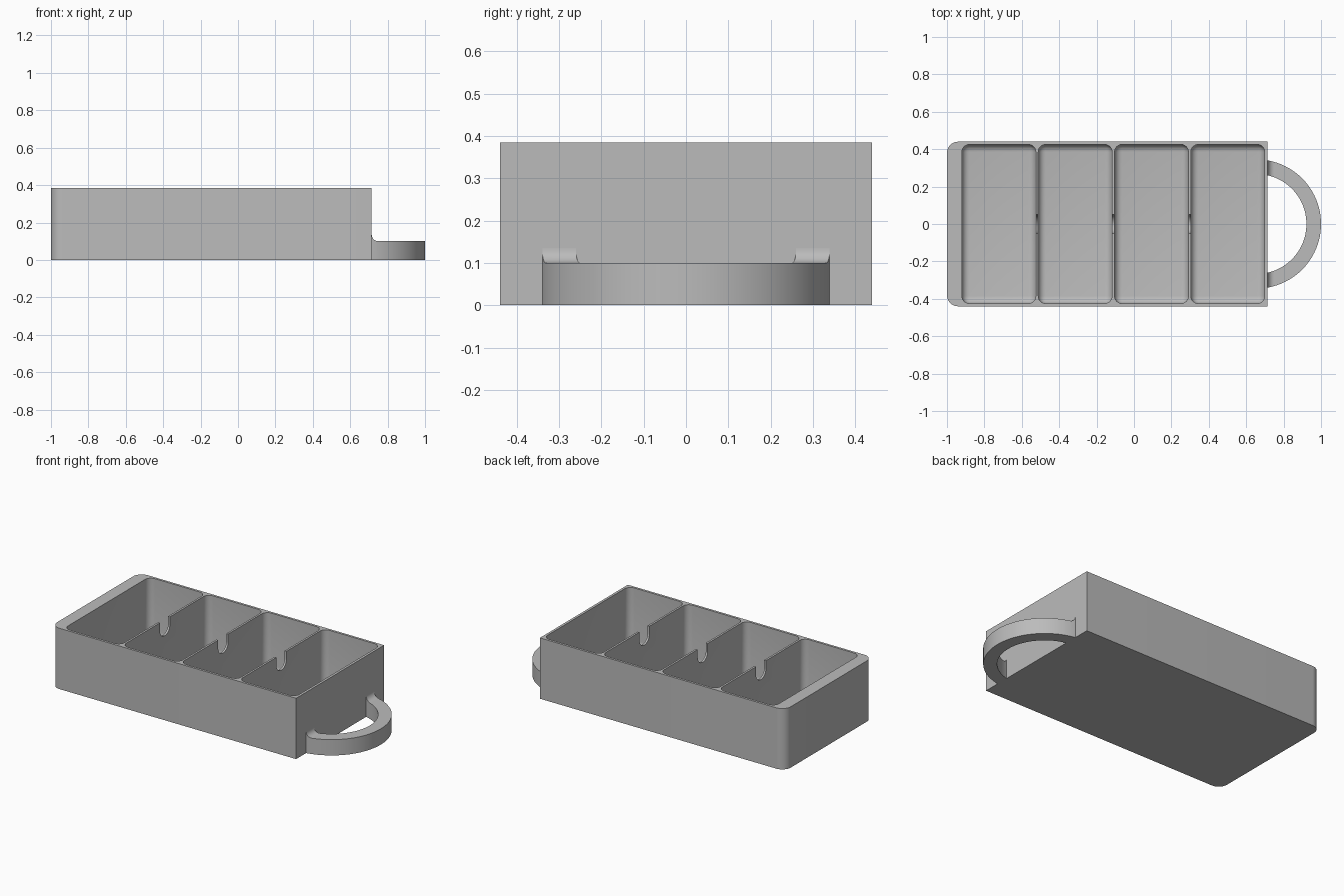
import bpy, bmesh, math

if "Cube" in bpy.data.objects:
    bpy.data.objects.remove(bpy.data.objects["Cube"])

LEFT, RIGHT, DEPTH, HEIGHT = -1.0, 0.715, 0.44, 0.385

grey = bpy.data.materials.new("light grey plastic")
grey.use_nodes = True
colour = (0.5, 0.5, 0.5, 1)
grey.diffuse_color = colour
grey.node_tree.nodes["Principled BSDF"].inputs["Base Color"].default_value = colour


def finish(bm, name):
    bmesh.ops.recalc_face_normals(bm, faces=bm.faces)
    mesh = bpy.data.meshes.new(name)
    bm.to_mesh(mesh)
    bm.free()
    mesh.materials.append(grey)
    obj = bpy.data.objects.new(name, mesh)
    bpy.context.collection.objects.link(obj)
    return obj


def prism(name, outline, offset):
    """Extrude a closed outline of 3D points along an offset."""
    bm = bmesh.new()
    face = bm.faces.new([bm.verts.new(p) for p in outline])
    new = bmesh.ops.extrude_face_region(bm, geom=[face])["geom"]
    verts = [v for v in new if isinstance(v, bmesh.types.BMVert)]
    bmesh.ops.translate(bm, verts=verts, vec=offset)
    return finish(bm, name)


def box(name, low, high, radius, segments, rounded=lambda edge: True):
    """Box between two corners, with the chosen edges rounded."""
    bm = bmesh.new()
    bmesh.ops.create_cube(bm, size=1)
    for v in bm.verts:
        v.co = [a + (b - a) * (c + 0.5) for a, b, c in zip(low, high, v.co)]
    edges = [e for e in bm.edges if rounded(e)]
    bmesh.ops.bevel(bm, geom=edges, offset=radius, segments=segments,
                    profile=0.5, affect='EDGES')
    return finish(bm, name)


def arc(cx, cy, r, start, end, steps):
    angles = [math.radians(start + (end - start) * i / steps) for i in range(steps + 1)]
    return [(cx + r * math.cos(a), cy + r * math.sin(a)) for a in angles]


def boolean(obj, cutter, operation):
    mod = obj.modifiers.new("cut", 'BOOLEAN')
    mod.operation, mod.solver, mod.object = operation, 'EXACT', cutter
    bpy.context.view_layer.objects.active = obj
    bpy.ops.object.modifier_apply(modifier=mod.name)
    bpy.data.objects.remove(cutter)


def smooth(obj):
    bpy.ops.object.select_all(action='DESELECT')
    obj.select_set(True)
    bpy.context.view_layer.objects.active = obj
    bpy.ops.object.shade_smooth_by_angle(angle=math.radians(30))


# Tray body, rounded on the two upright edges away from the handle
tray = box("tray_body", (LEFT, -DEPTH, 0), (RIGHT, DEPTH, HEIGHT), 0.06, 10,
           lambda e: all(v.co.x < LEFT + 0.01 for v in e.verts)
           and abs(e.verts[0].co.z - e.verts[1].co.z) > 0.1)

# Four compartments with rounded corners and floors
width, pitch = 0.395, 0.408
for i in range(4):
    x = -0.92 + pitch * i
    pocket = box("pocket_cutter", (x, -0.425, 0.015), (x + width, 0.425, HEIGHT + 0.1),
                 0.04, 6)
    boolean(tray, pocket, 'DIFFERENCE')

# U-shaped notch through the three dividers
u_shape = [(0.05, HEIGHT + 0.05)] + arc(0, 0.335, 0.05, 0, -180, 16) + [(-0.05, HEIGHT + 0.05)]
notch = prism("notch_cutter", [(-0.7, y, z) for y, z in u_shape], (1.2, 0, 0))
boolean(tray, notch, 'DIFFERENCE')
smooth(tray)

# Curved handle: ring outline trimmed to a side profile with a fillet at the wall
ring = arc(0.655, 0, 0.345, -90, 90, 48) + arc(0.655, 0, 0.267, 90, -90, 48)
handle = prism("handle", [(x, y, 0) for x, y in ring], (0, 0, 0.2))
fillet = 0.035
side = [(RIGHT, -0.1), (1.1, -0.1), (1.1, 0.1)]
side += arc(RIGHT + fillet, 0.1 + fillet, fillet, 270, 180, 10)
trim = prism("handle_trim", [(x, -0.5, z) for x, z in side], (0, 1, 0))
boolean(handle, trim, 'INTERSECT')
smooth(handle)
